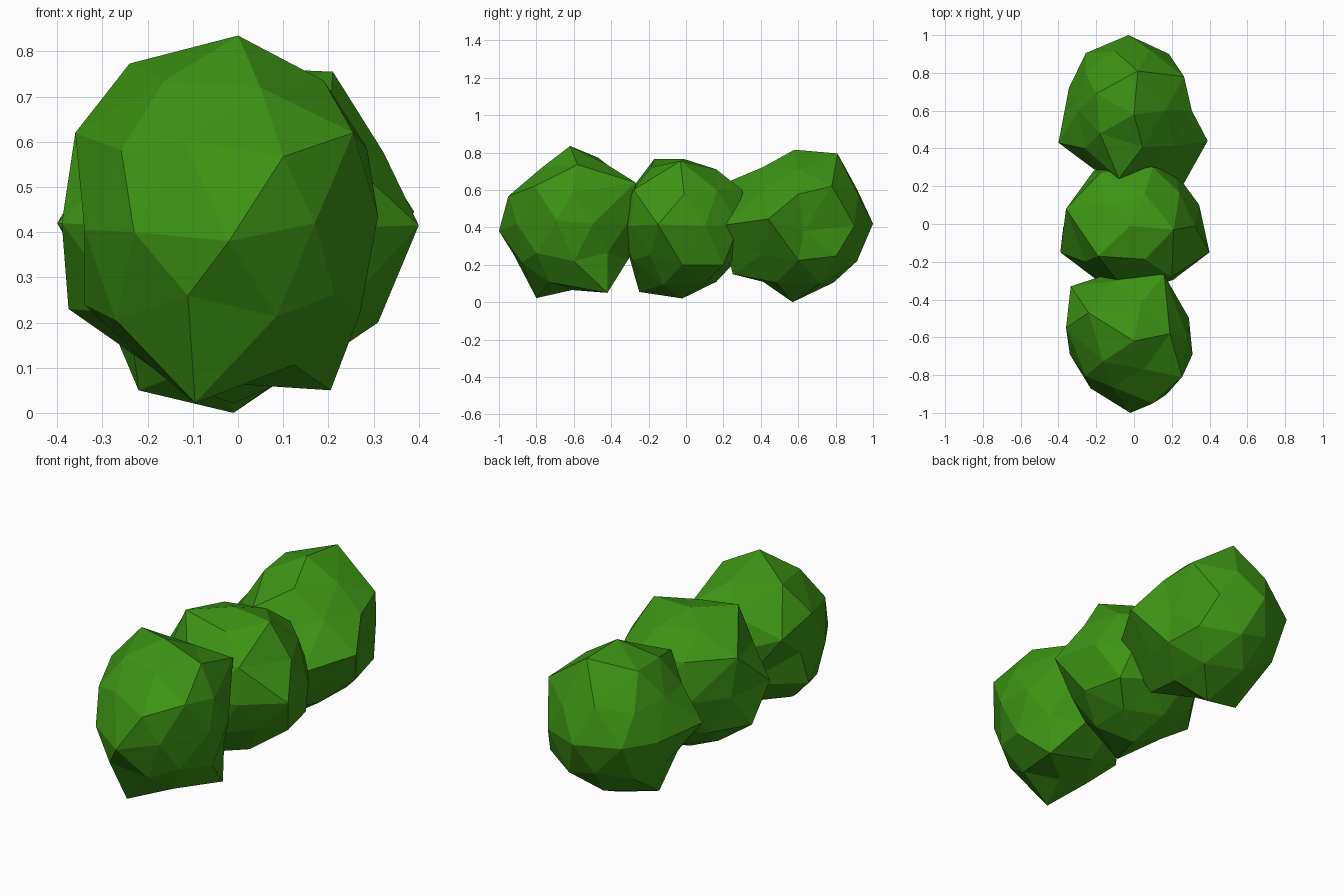
import bpy, bmesh, math, random
from mathutils import Vector

random.seed(4)
leaf = bpy.data.materials.new("leaf_green")
leaf.diffuse_color = (0.045, 0.29, 0.007, 1)


def lump(name, centre, radii, bumps):
    """Faceted ball: jittered icosphere points, with chosen bumps replacing nearby ones."""
    c = Vector(centre)
    pts = [Vector(b) for b in bumps]
    dirs = [(p - c).normalized() for p in pts]
    ico = bmesh.new()
    bmesh.ops.create_icosphere(ico, subdivisions=2, radius=1)
    for v in ico.verts:
        d = v.co.normalized()
        if all(d.angle(e) > math.radians(24) for e in dirs[:len(bumps)]):
            r = random.uniform(0.97, 1.04)
            dirs.append(d)
            pts.append(c + Vector([d[i] * radii[i] * r for i in range(3)]))
    ico.free()

    # Triangulate on the unit sphere, then push each point to its real place
    bm = bmesh.new()
    target = {bm.verts.new(d): p for d, p in zip(dirs, pts)}
    bmesh.ops.convex_hull(bm, input=list(bm.verts))
    for v, p in target.items():
        v.co = p
    bmesh.ops.recalc_face_normals(bm, faces=bm.faces)
    mesh = bpy.data.meshes.new(name)
    bm.to_mesh(mesh)
    bm.free()
    mesh.materials.append(leaf)
    bpy.context.collection.objects.link(bpy.data.objects.new(name, mesh))


# Front lump of the hedge
lump("front_foliage", (-0.02, -0.61, 0.42), (0.33, 0.37, 0.36), [
    (0, -0.62, 0.835), (-0.24, -0.47, 0.773), (0.05, -0.77, 0.72),
    (0.19, -0.58, 0.735), (0.255, -0.81, 0.62), (0.10, -0.95, 0.567),
    (-0.02, -1.0, 0.38), (0.31, -0.69, 0.435), (0.085, -0.88, 0.213),
    (0.27, -0.60, 0.22), (-0.095, -0.80, 0.022), (-0.23, -0.87, 0.40),
    (-0.12, -0.86, 0.605), (-0.36, -0.55, 0.62), (-0.34, -0.69, 0.405),
    (0.205, -0.42, 0.05), (-0.335, -0.33, 0.55), (0.16, -0.27, 0.64),
    (-0.34, -0.55, 0.24), (-0.27, -0.72, 0.205)])

# Middle lump
lump("middle_foliage", (0, -0.01, 0.41), (0.35, 0.35, 0.36), [
    (0.40, -0.15, 0.415), (-0.19, -0.17, 0.765), (0.21, -0.03, 0.755),
    (-0.02, -0.01, 0.765), (0.10, 0.30, 0.60), (-0.39, -0.15, 0.42),
    (-0.36, 0.08, 0.62), (0.20, -0.28, 0.60), (0.26, 0.20, 0.20),
    (0.31, -0.02, 0.20), (-0.01, -0.02, 0.02), (-0.10, -0.25, 0.055),
    (-0.18, 0.27, 0.62), (-0.375, -0.02, 0.23)])

# Back lump
lump("back_foliage", (-0.01, 0.6, 0.41), (0.34, 0.38, 0.36), [
    (0, 0.58, 0.815), (0.02, 0.81, 0.795), (-0.20, 0.69, 0.74),
    (-0.255, 0.905, 0.42), (-0.03, 1.0, 0.42), (0.265, 0.78, 0.62),
    (0.39, 0.44, 0.445), (-0.40, 0.43, 0.42), (-0.01, 0.57, 0.0),
    (0.05, 0.915, 0.22), (0.10, 0.25, 0.15), (0.28, 0.63, 0.38),
    (0.25, 0.19, 0.41), (-0.08, 0.24, 0.65), (-0.18, 0.48, 0.73),
    (-0.22, 0.54, 0.05)])
